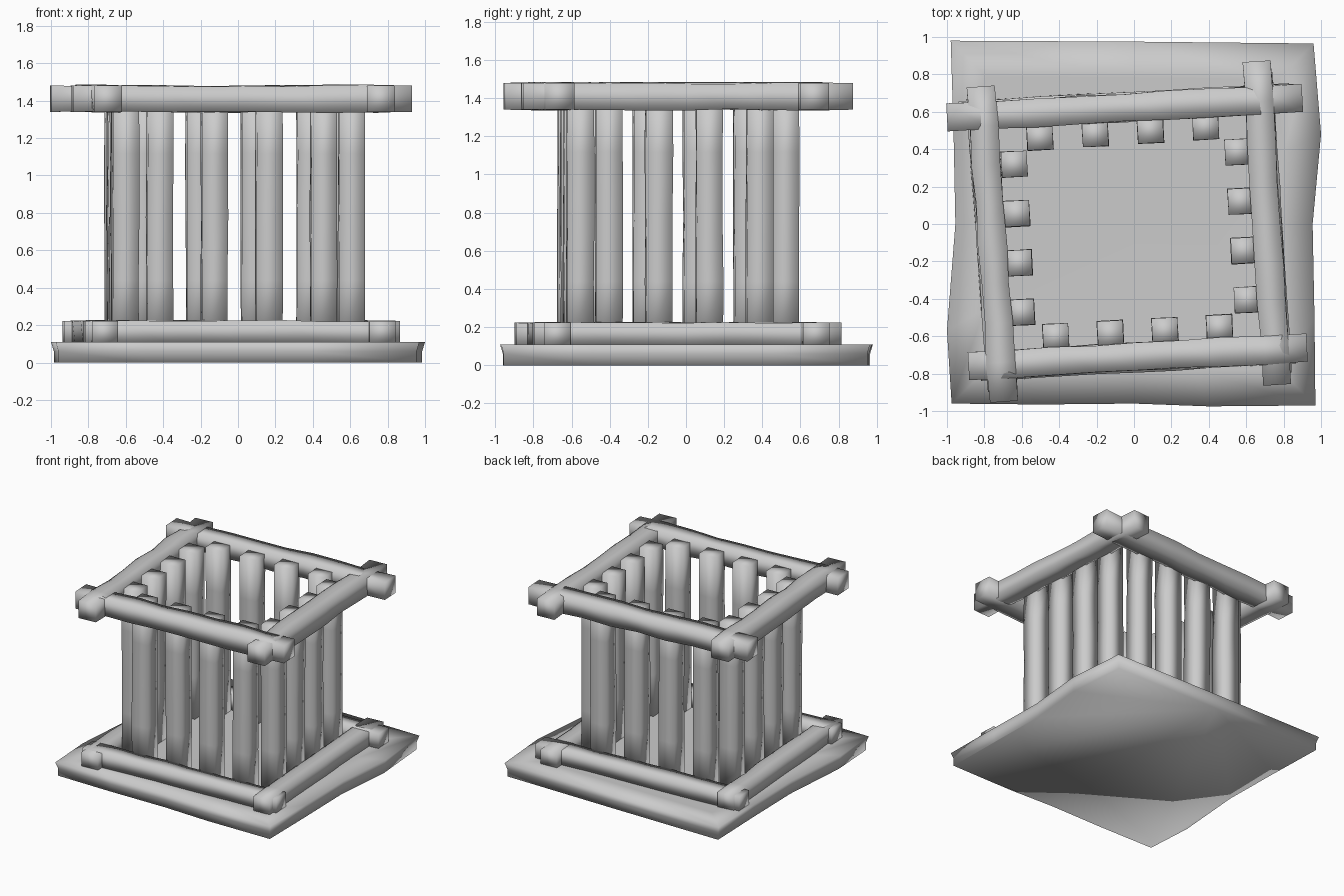
import bpy, bmesh, random
from mathutils import Vector, Matrix
from math import radians

if "Cube" in bpy.data.objects:
    bpy.data.objects.remove(bpy.data.objects["Cube"])

random.seed(4)


def finish(name, bm):
    bmesh.ops.recalc_face_normals(bm, faces=bm.faces)
    for f in bm.faces:
        f.smooth = True
    me = bpy.data.meshes.new(name)
    bm.to_mesh(me)
    bm.free()
    ob = bpy.data.objects.new(name, me)
    bpy.context.collection.objects.link(ob)
    return ob


def beam(name, a, b, w, h, side, segs, wobble):
    """Square bar from a to b, with slightly uneven rings along its length."""
    a, b = Vector(a), Vector(b)
    d = (b - a).normalized()
    u = Vector(side)
    u = (u - d * u.dot(d)).normalized()
    v = d.cross(u)
    bm = bmesh.new()
    rings = []
    for i in range(segs + 1):
        c = a.lerp(b, i / segs)
        ring = []
        for su, sv in ((-1, -1), (1, -1), (1, 1), (-1, 1)):
            j = 0 if i in (0, segs) else random.uniform(-wobble, wobble)
            ring.append(bm.verts.new(c + u * su * (w / 2 + j) + v * sv * (h / 2 + j)))
        rings.append(ring)
    for r, s in zip(rings, rings[1:]):
        for k in range(4):
            bm.faces.new((r[k], r[(k + 1) % 4], s[(k + 1) % 4], s[k]))
    bm.faces.new(rings[0])
    bm.faces.new(rings[-1])
    return finish(name, bm)


# Uneven base slab
outline = [(-0.98, 0.98), (0, 0.975), (0.96, 0.965), (1.0, 0.48), (0.955, 0),
           (0.965, -0.5), (0.97, -0.97), (0.4, -0.975), (0, -0.96), (-0.5, -0.965),
           (-0.975, -0.96), (-1.0, -0.57), (-0.955, 0), (-0.965, 0.5)]
bm = bmesh.new()
levels = []
for s, z in ((0.985, 0.0), (0.985, 0.06), (1.0, 0.11)):
    levels.append([bm.verts.new((x * s, y * s, z)) for x, y in outline])
levels.append([bm.verts.new((x * 0.8, y * 0.8, 0.105)) for x, y in outline])
for r, s in zip(levels, levels[1:]):
    for k in range(len(r)):
        n = (k + 1) % len(r)
        bm.faces.new((r[k], r[n], s[n], s[k]))
bm.faces.new(levels[0])
bm.faces.new(levels[-1])
finish("base_slab", bm)

# Four crossing logs, slightly skewed, used for the upper and lower frames
logs = {"back": ((-1.0, 0.57), (0.90, 0.675)),
        "front": ((-0.885, -0.76), (0.925, -0.66)),
        "left": ((-0.82, 0.735), (-0.695, -0.95)),
        "right": ((0.655, 0.87), (0.765, -0.86))}
for key, (a, b) in logs.items():
    a, b = Vector((*a, 0)), Vector((*b, 0))
    mid = (a + b) / 2
    out = mid.normalized() * 0.012
    up = Vector((0, 0, 1.41))
    beam(key + "_top_log", a + up, b + up, 0.14, 0.15, (0, 0, 1), 8, 0.006)
    low = Vector((0, 0, 0.163))
    beam(key + "_bottom_log", mid + (a - mid) * 0.93 + low + out,
         mid + (b - mid) * 0.93 + low + out, 0.12, 0.14, (0, 0, 1), 8, 0.004)

# Rows of four upright posts just inside each log
rows = {"back": ((-0.503, 0.465), (0.383, 0.52)),
        "front": ((-0.418, -0.602), (0.457, -0.555)),
        "left": ((-0.64, 0.32), (-0.602, -0.472)),
        "right": ((0.555, 0.385), (0.605, -0.405))}
for key, (a, b) in rows.items():
    a, b = Vector(a), Vector(b)
    turn = Matrix.Rotation(radians(3), 3, 'Z') @ Vector((1, 0, 0))
    for i in range(4):
        p = a.lerp(b, i / 3)
        beam(f"{key}_post_{i + 1}", (p.x, p.y, 0.1), (p.x, p.y, 1.455),
             0.138, 0.138, turn, 4, 0.003)
